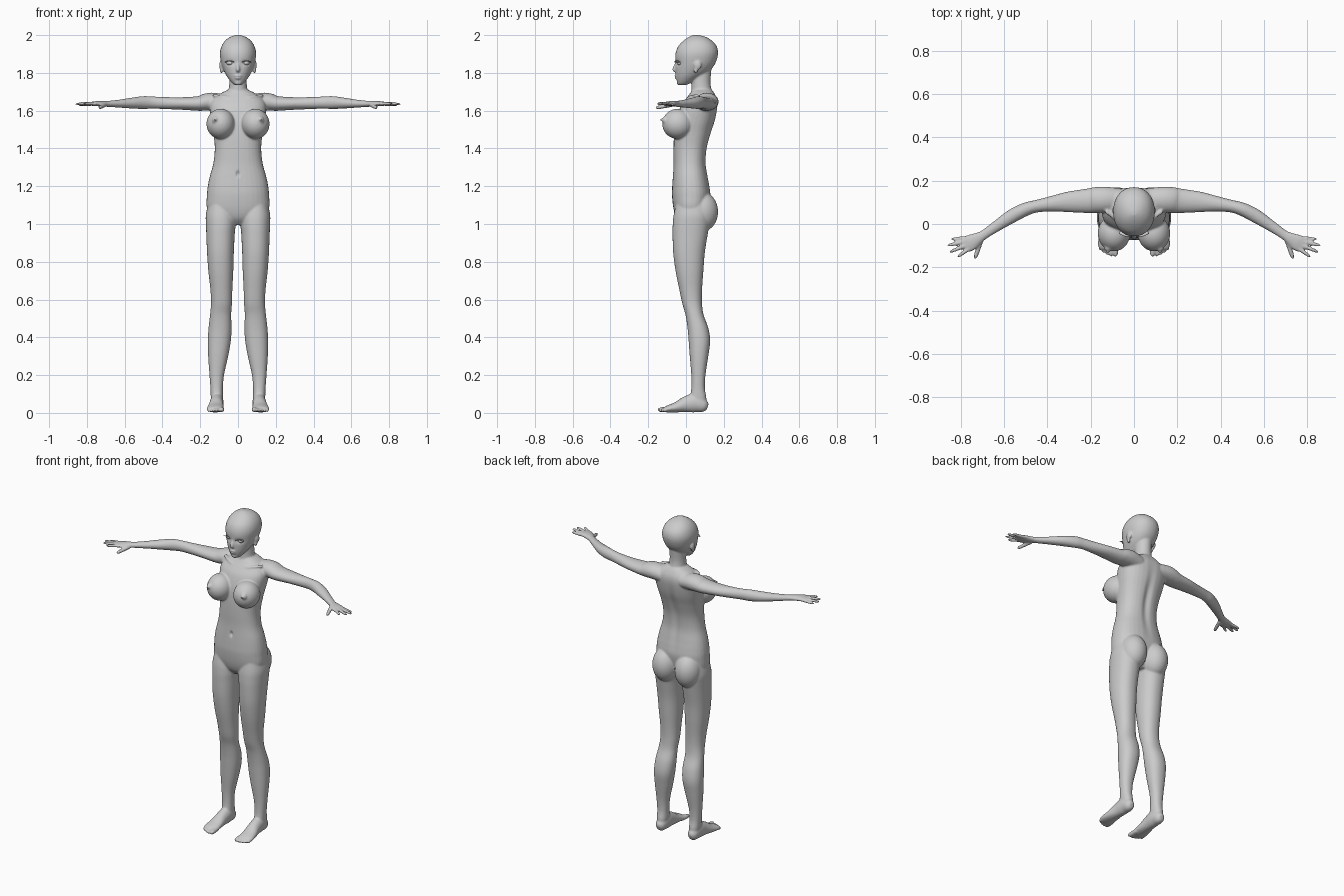
import bpy, bmesh, math
from mathutils import Vector, Matrix


def spline(rows, steps=5):
    """Catmull-Rom interpolation through rows of any length."""
    out = []
    for i in range(len(rows) - 1):
        a, b, c, d = (rows[max(0, min(len(rows) - 1, i + k))] for k in (-1, 0, 1, 2))
        for s in range(steps):
            t = s / steps
            out.append([q + .5 * t * (r - p + t * (2 * p - 5 * q + 4 * r - w + t * (3 * (q - r) + w - p)))
                        for p, q, r, w in zip(a, b, c, d)])
    return out + [list(rows[-1])]


def skin(bm, rings):
    """Bridge closed rings of points and cap both ends."""
    vs = [[bm.verts.new(p) for p in ring] for ring in rings]
    n = len(vs[0])
    for a, b in zip(vs, vs[1:]):
        for i in range(n):
            bm.faces.new((a[i], a[(i + 1) % n], b[(i + 1) % n], b[i]))
    bm.faces.new(vs[0][::-1])
    bm.faces.new(vs[-1])


def oval(n=32, e=2.2):
    pts = []
    for i in range(n):
        c, s = math.cos(2 * math.pi * i / n), math.sin(2 * math.pi * i / n)
        pts.append((math.copysign(abs(c) ** (2 / e), c), math.copysign(abs(s) ** (2 / e), s)))
    return pts


def column(bm, rows, side=1, e=2.2):
    """Upright loft, rows = z, x0, x1, y front, y back."""
    skin(bm, [[(side * ((x0 + x1) / 2 + (x1 - x0) / 2 * c), (y0 + y1) / 2 + (y1 - y0) / 2 * s, z)
               for c, s in oval(e=e)] for z, x0, x1, y0, y1 in spline(rows)])


def tube(bm, rows, side=1, steps=5):
    """Loft along a path, rows = x, y, z, horizontal radius, vertical radius."""
    rows = spline(rows, steps)
    rings = []
    for i, (x, y, z, a, b) in enumerate(rows):
        t = Vector(rows[min(i + 1, len(rows) - 1)][:3]) - Vector(rows[max(i - 1, 0)][:3])
        t.normalize()
        u = Vector((0, 0, 1)).cross(t).normalized()
        v = t.cross(u)
        ring = [Vector((x, y, z)) + u * a * c + v * b * s for c, s in oval(24, 2)]
        rings.append([(side * p.x, p.y, p.z) for p in ring])
    skin(bm, rings)


def digit(bm, a, b, r, side):
    a, b = Vector(a), Vector(b)
    tube(bm, [(*a.lerp(b, t), r * k, r * k) for t, k in ((0, 1), (.5, 1), (.85, .85), (1, .4))], side)


def blob(bm, c, r, side=1):
    m = Matrix.Translation((side * c[0], c[1], c[2])) @ Matrix.Diagonal((*r, 1))
    bmesh.ops.create_uvsphere(bm, u_segments=32, v_segments=20, radius=1, matrix=m)


def finish(bm, name):
    bmesh.ops.recalc_face_normals(bm, faces=bm.faces[:])
    me = bpy.data.meshes.new(name)
    bm.to_mesh(me)
    bm.free()
    me.shade_smooth()
    ob = bpy.data.objects.new(name, me)
    bpy.context.collection.objects.link(ob)
    return ob


bm = bmesh.new()
# Torso: z, half width, front, back
torso = [(.995, .05, -.02, .08), (1.03, .12, -.05, .10), (1.08, .163, -.066, .118), (1.15, .165, -.074, .13),
         (1.2, .16, -.073, .125), (1.25, .15, -.07, .116), (1.32, .131, -.066, .106), (1.4, .123, -.066, .112),
         (1.48, .13, -.063, .133), (1.55, .142, -.054, .155), (1.62, .15, -.03, .167), (1.66, .135, -.003, .165),
         (1.69, .095, .02, .152), (1.71, .055, .035, .138)]
column(bm, [(z, -w, w, f, b) for z, w, f, b in torso], e=2.35)
# Neck
column(bm, [(z, -w, w, f, b) for z, w, f, b in
            [(1.64, .07, .02, .15), (1.7, .052, .028, .138), (1.75, .046, .03, .13), (1.82, .046, .03, .135)]], e=2)
# Head
head = [(1.735, .018, -.036, .0), (1.75, .035, -.046, .03), (1.78, .058, -.053, .08), (1.81, .074, -.056, .125),
        (1.85, .088, -.056, .155), (1.9, .096, -.056, .17), (1.94, .088, -.042, .163), (1.97, .069, -.014, .138),
        (1.99, .042, .015, .105), (2.001, .012, .04, .065)]
column(bm, [(z, -w, w, f, b) for z, w, f, b in head], e=2.15)
# Nose, lips, chin
tube(bm, [(0, -.05, 1.855, .007, .006), (0, -.058, 1.835, .008, .008), (0, -.064, 1.817, .011, .009),
          (0, -.058, 1.806, .008, .004)])
blob(bm, (0, -.053, 1.784), (.02, .009, .006))
blob(bm, (0, -.052, 1.773), (.017, .009, .006))
blob(bm, (0, -.038, 1.747), (.018, .012, .012))

leg = [(1.12, .03, .155, -.05, .12), (1.05, .012, .17, -.065, .13), (1.0, .012, .17, -.07, .125),
       (.95, .017, .168, -.071, .116), (.85, .022, .164, -.068, .1), (.75, .025, .157, -.055, .092),
       (.65, .03, .146, -.035, .085), (.58, .032, .143, -.02, .085), (.52, .036, .148, -.003, .093),
       (.45, .034, .156, .008, .118), (.38, .038, .16, .014, .128), (.3, .052, .158, .02, .118),
       (.2, .074, .151, .028, .103), (.13, .08, .146, .028, .1), (.08, .08, .144, .022, .108),
       (.04, .085, .14, .03, .105)]
foot = [(.112, .114, .03, .014, .018), (.112, .095, .037, .03, .035), (.112, .05, .052, .036, .05),
        (.114, 0, .045, .037, .043), (.118, -.05, .03, .043, .028), (.121, -.095, .021, .046, .019),
        (.121, -.115, .016, .04, .013)]
arm = [(.07, .11, 1.64, .055, .045), (.13, .112, 1.647, .06, .048), (.17, .111, 1.645, .06, .046),
       (.21, .107, 1.638, .057, .039), (.3, .102, 1.638, .048, .033), (.38, .093, 1.64, .036, .032),
       (.45, .082, 1.643, .029, .032), (.5, .068, 1.643, .031, .034), (.56, .038, 1.64, .032, .029),
       (.63, -.007, 1.637, .026, .021), (.69, -.048, 1.636, .022, .016), (.72, -.066, 1.637, .028, .015),
       (.755, -.086, 1.637, .038, .013), (.78, -.1, 1.636, .036, .009)]
fingers = [((.765, -.062, 1.634), (.845, -.07, 1.63), .0085), ((.77, -.078, 1.637), (.862, -.1, 1.635), .009),
           ((.765, -.095, 1.638), (.852, -.13, 1.637), .009), ((.755, -.11, 1.637), (.815, -.152, 1.637), .009),
           ((.705, -.075, 1.63), (.735, -.162, 1.615), .011)]
toes = [(.085, -.15, .014), (.107, -.15, .0095), (.125, -.143, .009), (.141, -.134, .0085), (.156, -.122, .0085)]

for s in (1, -1):
    # Legs, feet, toes
    column(bm, leg, s)
    tube(bm, foot, s)
    for x, y, r in toes:
        digit(bm, (.112 + (x - .112) * .85, -.08, .02), (x, y, r + .002), r, s)
    # Glutes and bust
    blob(bm, (.078, .085, 1.065), (.078, .085, .105), s)
    blob(bm, (.092, -.043, 1.53), (.075, .083, .08), s)
    blob(bm, (.118, -.112, 1.55), (.02, .014, .02), s)
    blob(bm, (.121, -.125, 1.552), (.008, .013, .008), s)
    # Arms, hands, fingers
    tube(bm, arm, s)
    for a, b, r in fingers:
        digit(bm, a, b, r, s)
    # Ears
    blob(bm, (.09, .062, 1.84), (.01, .02, .024), s)
    blob(bm, (.087, .052, 1.815), (.009, .011, .018), s)
    # Collar bones
    tube(bm, [(.015, .012, 1.66, .008, .007), (.07, .018, 1.673, .008, .007), (.13, .06, 1.68, .01, .008)], s)

# Fuse all parts into one smooth skin
src = finish(bm, "body_parts")
rm = src.modifiers.new("fuse", 'REMESH')
rm.mode = 'VOXEL'
rm.voxel_size = .005
sm = src.modifiers.new("soften", 'SMOOTH')
sm.factor = .5
sm.iterations = 7
bm = bmesh.new()
bm.from_object(src, bpy.context.evaluated_depsgraph_get())
bpy.data.objects.remove(src)

# Soft dents: centre, radii, push along y (eye sockets, mouth, navel, spine)
dents = [((.041, -.05, 1.852), (.024, .03, .013), .008), ((0, -.06, 1.778), (.02, .02, .004), .003),
         ((0, -.07, 1.265), (.008, .03, .014), .012), ((0, .13, 1.42), (.022, .06, .17), -.012)]
for v in bm.verts:
    p = v.co.copy()
    for c, r, push in dents:
        q = ((abs(p.x) - c[0]) / r[0]) ** 2 + ((p.y - c[1]) / r[1]) ** 2 + ((p.z - c[2]) / r[2]) ** 2
        if q < 6:
            v.co.y += push * math.exp(-q)
finish(bm, "body")

# Eyeballs
bm = bmesh.new()
for s in (1, -1):
    blob(bm, (.041, -.027, 1.852), (.019, .02, .013), s)
finish(bm, "eyes")

# Upper eyelashes
bm = bmesh.new()
for s in (1, -1):
    prev = None
    for i in range(9):
        t = i / 8
        x, z = .02 + .044 * t, 1.852 + .012 * math.sin(math.pi * (.1 + .8 * t))
        y = -.048 + .016 * t * t
        pair = [bm.verts.new((s * x, y, z)), bm.verts.new((s * (x + .006 * t), y - .012, z + .002))]
        if prev:
            bm.faces.new((prev[0], prev[1], pair[1], pair[0]))
        prev = pair
lash = finish(bm, "eyelashes")
lash.modifiers.new("thickness", 'SOLIDIFY').thickness = .002
